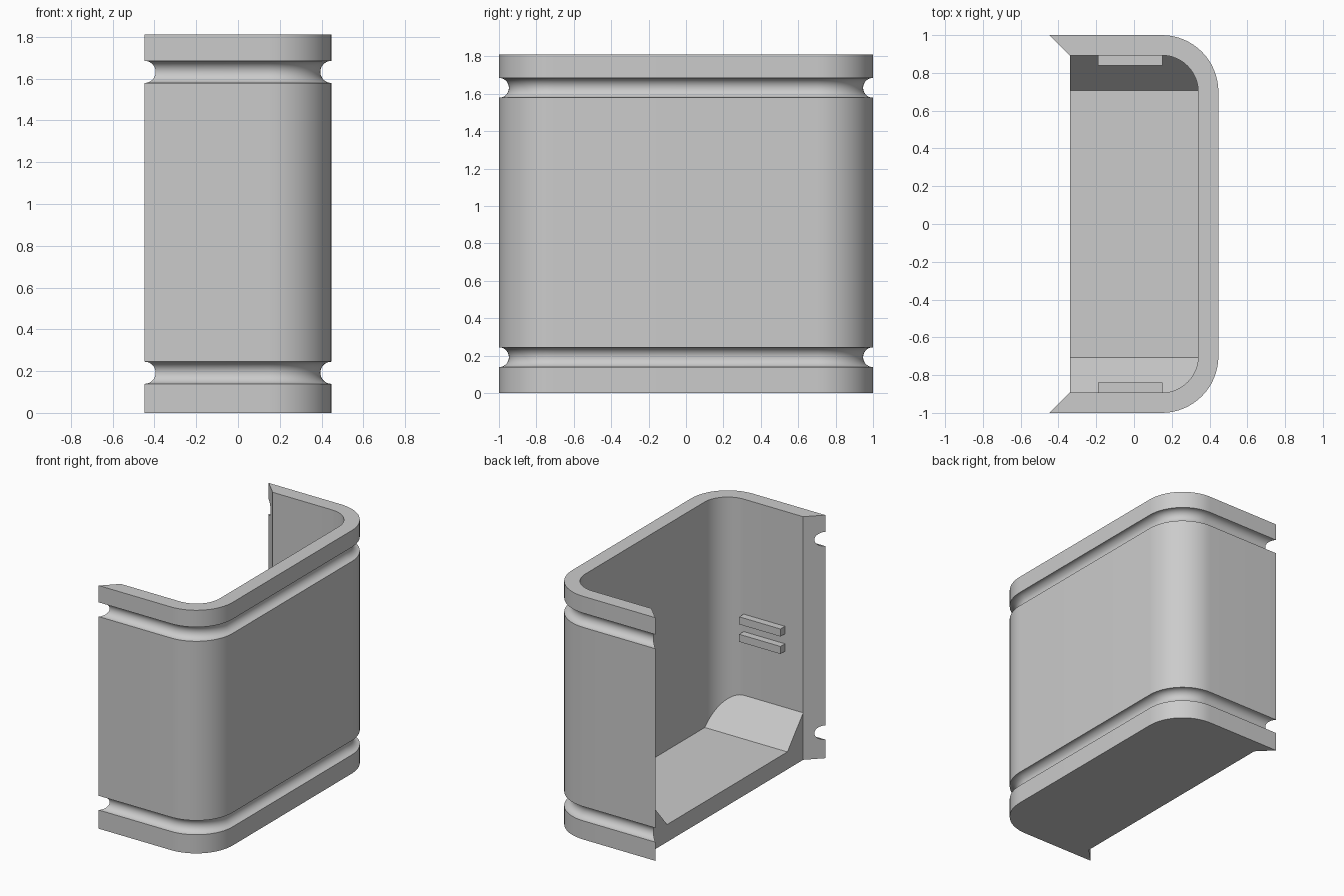
import bpy
import bmesh
from math import sin, cos, pi

HALF_X, HALF_Y, HEIGHT = 0.447, 1.0, 1.81
RADIUS, WALL = 0.3, 0.107
FLOOR_Z, RAMP_Y, RAMP_TOP = 0.13, 0.707, 0.35
GROOVE_R = 0.053
CORNER_STEPS, GROOVE_STEPS = 16, 14

cube = bpy.data.objects.get("Cube")
if cube:
    bpy.data.objects.remove(cube, do_unlink=True)

grey = bpy.data.materials.new("light grey")
grey.use_nodes = True
grey.diffuse_color = (0.6, 0.6, 0.6, 1)
grey.node_tree.nodes["Principled BSDF"].inputs["Base Color"].default_value = (0.6, 0.6, 0.6, 1)


def finish(bm, name):
    bmesh.ops.recalc_face_normals(bm, faces=bm.faces)
    mesh = bpy.data.meshes.new(name)
    bm.to_mesh(mesh)
    bm.free()
    mesh.materials.append(grey)
    obj = bpy.data.objects.new(name, mesh)
    bpy.context.collection.objects.link(obj)
    bpy.ops.object.select_all(action='DESELECT')
    obj.select_set(True)
    bpy.context.view_layer.objects.active = obj
    bpy.ops.object.shade_smooth_by_angle()
    return obj


def outline(inset):
    """U-shaped plan, inset from the outside, with mitred open ends."""
    cx, cy, r = HALF_X - RADIUS, HALF_Y - RADIUS, RADIUS - inset
    half = [(-HALF_X + inset, HALF_Y - inset)]
    for i in range(CORNER_STEPS + 1):
        a = pi / 2 * (1 - i / CORNER_STEPS)
        half.append((cx + r * cos(a), cy + r * sin(a)))
    return half + [(x, -y) for x, y in reversed(half)]


# Wall: a section of (inset, height) with two round grooves, swept along the U
section = [(0, 0)]
for centre in (0.192, 1.632):
    for i in range(GROOVE_STEPS + 1):
        a = pi * i / GROOVE_STEPS
        section.append((GROOVE_R * sin(a), centre - GROOVE_R * cos(a)))
section += [(0, HEIGHT), (WALL, HEIGHT), (WALL, 0)]

bm = bmesh.new()
loops = [[bm.verts.new((x, y, z)) for x, y in outline(d)] for d, z in section]
for a, b in zip(loops, loops[1:] + loops[:1]):
    for i in range(len(a) - 1):
        bm.faces.new((a[i], a[i + 1], b[i + 1], b[i]))
bm.faces.new([loop[0] for loop in loops])
bm.faces.new([loop[-1] for loop in loops])
finish(bm, "wall")

# Floor: a slab filling the U, its two ends raised into ramps
bm = bmesh.new()
base = bm.faces.new([bm.verts.new((x, y, 0)) for x, y in outline(WALL)])
top = bmesh.ops.extrude_face_region(bm, geom=[base], use_keep_orig=True)
for v in top["geom"]:
    if isinstance(v, bmesh.types.BMVert):
        v.co.z = FLOOR_Z
for side in (1, -1):
    bmesh.ops.bisect_plane(bm, geom=bm.verts[:] + bm.edges[:] + bm.faces[:],
                           plane_co=(0, side * RAMP_Y, 0), plane_no=(0, 1, 0))
slope = (RAMP_TOP - FLOOR_Z) / (HALF_Y - WALL - RAMP_Y)
for v in bm.verts:
    if v.co.z > FLOOR_Z / 2:
        v.co.z += max(0, abs(v.co.y) - RAMP_Y) * slope
finish(bm, "floor")

# Ribs: a pair of small bars inside each end wall
for side, label in ((1, "back"), (-1, "front")):
    for z, level in ((0.796, "lower"), (0.926, "upper")):
        bm = bmesh.new()
        bmesh.ops.create_cube(bm, size=1)
        for v in bm.verts:
            v.co.x = v.co.x * 0.34 - 0.02
            v.co.y = side * (0.87 + v.co.y * 0.06)
            v.co.z = z + v.co.z * 0.056
        finish(bm, f"{label}_{level}_rib")
